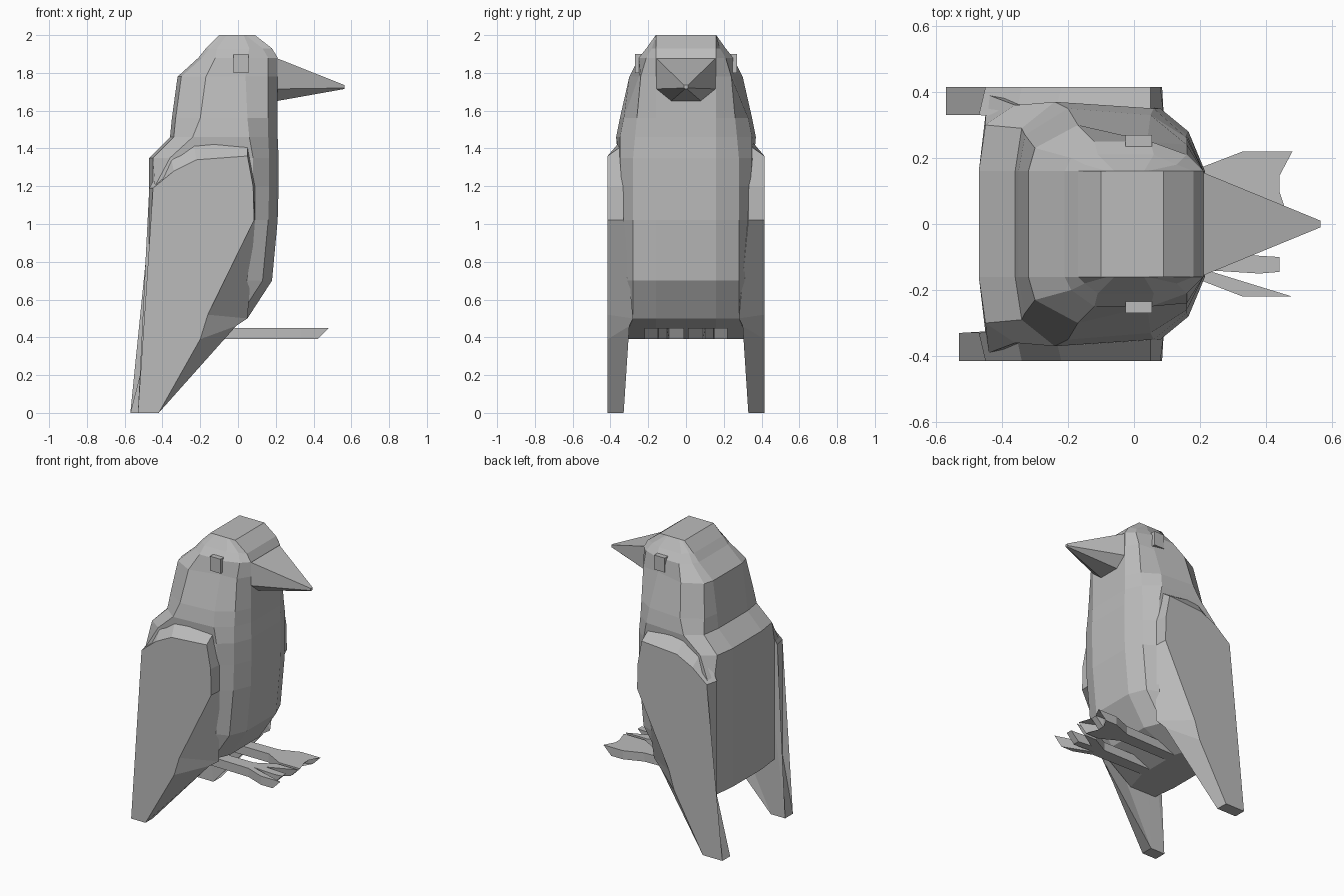
import bpy
import bmesh

default_cube = bpy.data.objects.get("Cube")
if default_cube:
    bpy.data.objects.remove(default_cube, do_unlink=True)

# Single plain colour
grey = bpy.data.materials.new("plain_grey")
grey.use_nodes = True
grey_value = (0.5, 0.5, 0.5, 1)
grey.diffuse_color = grey_value
grey.node_tree.nodes["Principled BSDF"].inputs["Base Color"].default_value = grey_value


def loft(name, rings):
    """Bridge closed rings with equal point counts, cap both ends, shade flat."""
    bm = bmesh.new()
    loops = [[bm.verts.new(point) for point in ring] for ring in rings]
    count = len(loops[0])
    for lower, upper in zip(loops, loops[1:]):
        for i in range(count):
            j = (i + 1) % count
            bm.faces.new((lower[i], lower[j], upper[j], upper[i]))
    caps = [bm.faces.new(loops[0]), bm.faces.new(loops[-1])]
    bmesh.ops.triangulate(bm, faces=caps)
    bmesh.ops.recalc_face_normals(bm, faces=bm.faces)
    mesh = bpy.data.meshes.new(name)
    bm.to_mesh(mesh)
    bm.free()
    mesh.materials.append(grey)
    obj = bpy.data.objects.new(name, mesh)
    bpy.context.collection.objects.link(obj)
    return obj


# Body and head: faceted cross-sections from bottom to crown
PANEL = 0.16  # half width of the flat front and back panels


def body_ring(z, back, back_y, flank_x, flank_y, cheek_x, cheek_y, breast_y, front):
    half = [(back, PANEL), (back + 0.02, back_y), (flank_x, flank_y),
            (cheek_x, cheek_y), (front - 0.05, breast_y), (front, PANEL)]
    return ([(x, y, z) for x, y in half]
            + [(x, -y, z) for x, y in reversed(half)])


sections = [
    (0.39, -0.47, 0.33, -0.44, 0.33, -0.27, 0.33, 0.33, -0.20),
    (0.50, -0.47, 0.33, -0.44, 0.36, -0.04, 0.30, 0.28, 0.05),
    (0.70, -0.47, 0.33, -0.44, 0.38, 0.05, 0.31, 0.28, 0.18),
    (1.02, -0.47, 0.33, -0.44, 0.39, 0.08, 0.33, 0.28, 0.21),
    (1.20, -0.47, 0.33, -0.44, 0.39, 0.08, 0.34, 0.28, 0.215),
    (1.35, -0.47, 0.30, -0.36, 0.36, 0.08, 0.35, 0.28, 0.215),
    (1.46, -0.36, 0.29, -0.24, 0.37, 0.06, 0.35, 0.27, 0.21),
    (1.56, -0.35, 0.27, -0.20, 0.35, 0.05, 0.33, 0.26, 0.21),
    (1.78, -0.32, 0.23, -0.17, 0.30, 0.04, 0.25, 0.24, 0.21),
    (1.88, -0.21, 0.20, -0.12, 0.25, 0.05, 0.25, 0.21, 0.21),
    (1.93, -0.17, 0.18, -0.11, 0.21, 0.06, 0.21, 0.18, 0.18),
    (2.00, -0.10, PANEL, -0.06, PANEL, 0.03, PANEL, PANEL, 0.09),
]
loft("body", [body_ring(*section) for section in sections])

# Beak: six-sided base tapering to a tiny blunt tip
beak_profile = [(0.16, 1.88), (0.16, 1.715), (0.08, 1.65)]
tip_profile = [(0.01, 1.735), (0.01, 1.72), (0.005, 1.715)]


def mirrored_ring(x, profile):
    return ([(x, y, z) for y, z in profile]
            + [(x, -y, z) for y, z in reversed(profile)])


loft("beak", [mirrored_ring(0.2, beak_profile), mirrored_ring(0.565, tip_profile)])

# Wings: flat outer panel at full width, bevelled in towards the body
WING_Y = 0.415
wing_outer = [(-0.45, 1.19), (-0.45, 0.39), (-0.53, 0), (-0.42, 0),
              (-0.20, 0.39), (-0.16, 0.52), (0.085, 1.02), (0.08, 1.20),
              (0.05, 1.36), (-0.22, 1.34), (-0.34, 1.28)]
wing_inner = [(-0.47, 0.33, 1.19), (-0.47, 0.33, 0.39), (-0.53, 0.33, 0),
              (-0.42, 0.33, 0), (-0.01, 0.30, 0.46), (0.05, 0.28, 0.50),
              (0.09, 0.33, 1.02), (0.09, 0.33, 1.20), (0.05, 0.33, 1.42),
              (-0.24, 0.33, 1.46), (-0.36, 0.32, 1.38)]

# Feet: three splayed toes with slanted ends on a flat stem
foot_outline = [(-0.25, 0.08), (0.18, 0.08), (0.31, 0.01), (0.47, 0.01),
                (0.28, 0.09), (0.44, 0.10), (0.44, 0.145), (0.38, 0.15),
                (0.22, 0.14), (0.48, 0.22), (0.33, 0.22), (0.20, 0.17),
                (-0.25, 0.16)]

# Eyes: small square blocks on the sides of the head
eye_corners = [(-0.025, 1.80), (0.055, 1.80), (0.055, 1.90), (-0.025, 1.90)]

for side, label in ((1, "left"), (-1, "right")):
    # The left tail tip reaches slightly further back
    tip_shift = -0.04 if side > 0 else 0
    outer = [(x + (tip_shift if z == 0 and x < -0.5 else 0), side * WING_Y, z)
             for x, z in wing_outer]
    inner = [(x + (tip_shift if z == 0 and x < -0.5 else 0), side * y, z)
             for x, y, z in wing_inner]
    loft(label + "_wing", [outer, inner])

    sole = [(x - 0.06 if x > 0.4 else x, side * y, 0.39) for x, y in foot_outline]
    top = [(x, side * y, 0.45) for x, y in foot_outline]
    loft(label + "_foot", [sole, top])

    loft(label + "_eye", [[(x, side * y, z) for x, z in eye_corners]
                          for y in (0.18, 0.27)])
